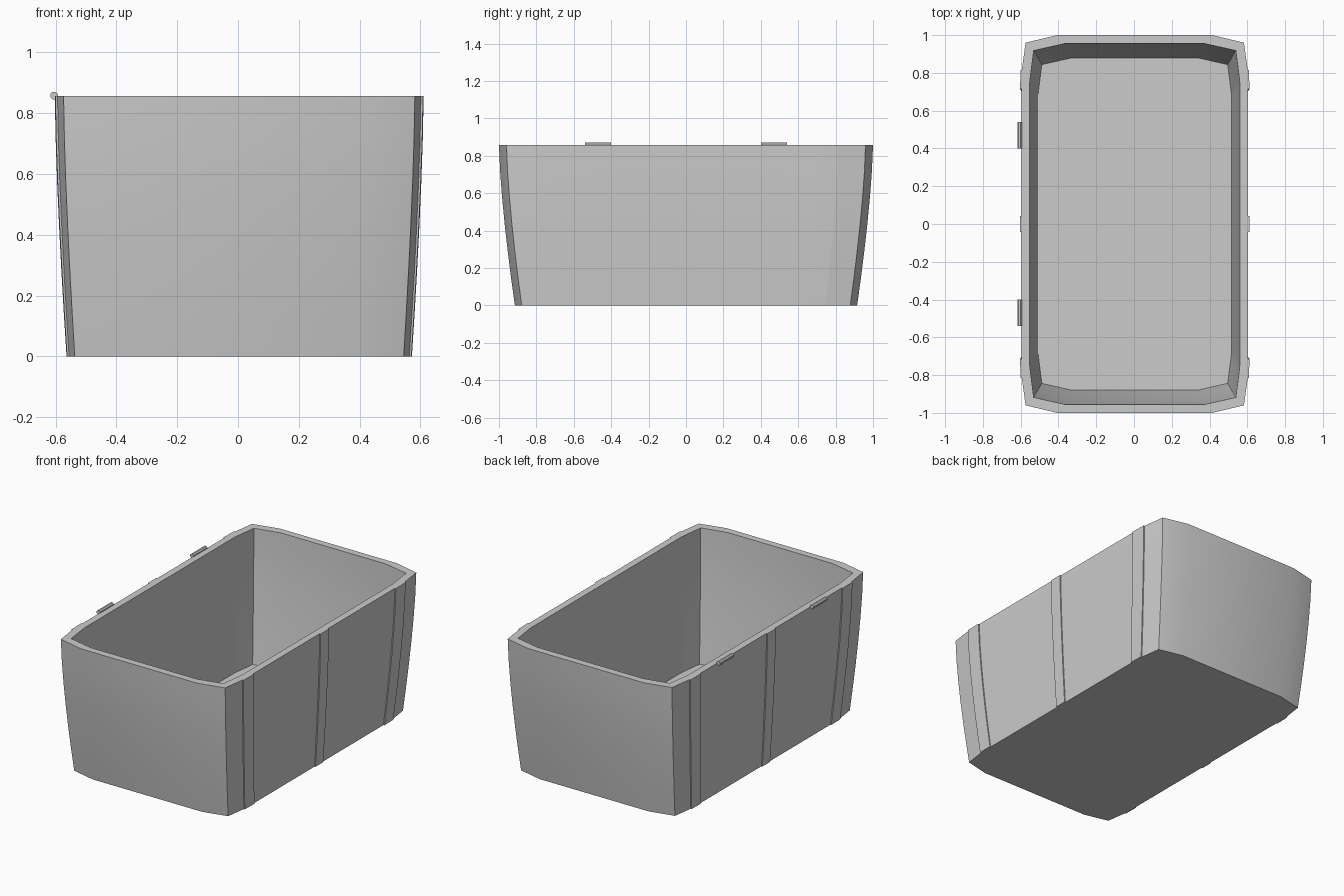
import bpy, bmesh, math
from mathutils import Matrix

cube = bpy.data.objects.get("Cube")
if cube:
    bpy.data.objects.remove(cube)

HEIGHT = 0.857
FLOOR = 0.03
CENTRE_X = 0.004
LEVELS = 6

grey = bpy.data.materials.new("plain_grey")
grey.use_nodes = True
grey.diffuse_color = (0.6, 0.6, 0.6, 1)
grey.node_tree.nodes["Principled BSDF"].inputs["Base Color"].default_value = (0.6, 0.6, 0.6, 1)


def finish(name, bm):
    bmesh.ops.recalc_face_normals(bm, faces=bm.faces)
    mesh = bpy.data.meshes.new(name)
    bm.to_mesh(mesh)
    bm.free()
    obj = bpy.data.objects.new(name, mesh)
    bpy.context.collection.objects.link(obj)
    mesh.materials.append(grey)
    bpy.ops.object.select_all(action='DESELECT')
    obj.select_set(True)
    bpy.context.view_layer.objects.active = obj
    bpy.ops.object.shade_smooth_by_angle(angle=math.radians(30))
    return obj


def outline(quarter):
    """Mirror a quarter outline into a full closed loop."""
    back = quarter[::-1]
    return (quarter + [(-x, y) for x, y in back]
            + [(-x, -y) for x, y in quarter] + [(x, -y) for x, y in back])


def taper(z):
    """Walls bow inwards towards the base."""
    return 1 - 0.085 * (1 - z / HEIGHT) ** 1.45


def ring(bm, loop, z, x_amount):
    s = taper(z)
    sx = 1 - (1 - s) * x_amount
    return [bm.verts.new((CENTRE_X + x * sx, y * s, z)) for x, y in loop]


# Outer outline includes the shallow upright ribs on the long sides
outer = outline([(0.607, 0.042), (0.6, 0.042), (0.6, 0.714), (0.607, 0.714),
                 (0.605, 0.815), (0.598, 0.815), (0.578, 0.96), (0.41, 1.0)])
inner = outline([(0.556, 0.03), (0.556, 0.05), (0.556, 0.7), (0.556, 0.73),
                 (0.556, 0.75), (0.554, 0.77), (0.535, 0.918), (0.37, 0.955)])

# Open box: outer wall, flat rim, inner wall, floor
bm = bmesh.new()
rings = [ring(bm, outer, HEIGHT * i / LEVELS, 0.75) for i in range(LEVELS + 1)]
rings += [ring(bm, inner, HEIGHT + (FLOOR - HEIGHT) * i / LEVELS, 1.0)
          for i in range(LEVELS + 1)]
for a, b in zip(rings, rings[1:]):
    for i in range(len(a)):
        j = (i + 1) % len(a)
        bm.faces.new((a[i], a[j], b[j], b[i]))
bm.faces.new(rings[0][::-1])
bm.faces.new(rings[-1])
finish("box_body", bm)

# Two small hinge barrels on the right rim
for side, name in ((-1, "front_hinge"), (1, "back_hinge")):
    bm = bmesh.new()
    place = (Matrix.Translation((-0.605, side * 0.47, HEIGHT + 0.001))
             @ Matrix.Rotation(math.pi / 2, 4, 'X') @ Matrix.Rotation(math.pi / 8, 4, 'Z'))
    bmesh.ops.create_cone(bm, cap_ends=True, segments=8, radius1=0.0135, radius2=0.0135,
                          depth=0.138, matrix=place)
    finish(name, bm)
